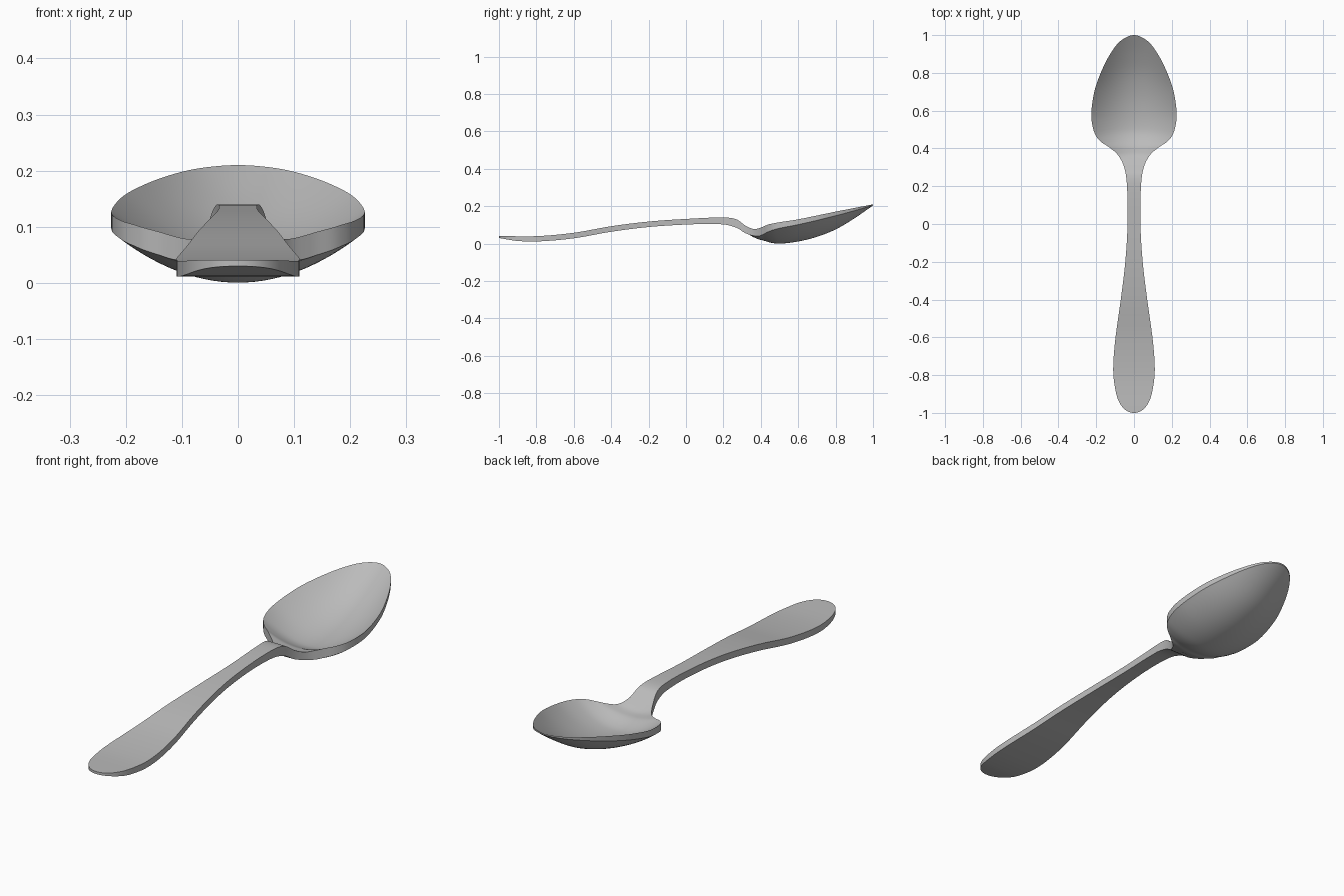
import bpy
import bmesh
import math
from mathutils import Vector

cube = bpy.data.objects.get("Cube")
if cube:
    bpy.data.objects.remove(cube, do_unlink=True)

COLUMNS = 28
STEPS_PER_SPAN = 6

# Half outline seen from above: (half width, y), from handle end to bowl tip
OUTLINE = [(0, -1), (.045, -.985), (.08, -.94), (.1, -.87), (.11, -.77),
           (.1, -.62), (.07, -.4), (.046, -.2), (.034, 0), (.037, .2),
           (.052, .3), (.085, .365), (.13, .405), (.18, .44), (.212, .49),
           (.226, .58), (.21, .7), (.176, .8), (.126, .9), (.07, .97), (0, 1)]

# Side profiles: (y, value)
RIM_HEIGHT = [(-1, .041), (-.8, .04), (-.6, .058), (-.4, .093), (-.2, .118),
              (0, .132), (.2, .14), (.27, .13), (.32, .095), (.37, .078),
              (.45, .105), (.6, .13), (.8, .171), (1, .21)]
THICKNESS = [(-1, .011), (-.9, .025), (-.7, .029), (0, .03), (.2, .037),
             (.27, .045), (.36, .036), (.4, .042), (.5, .032), (.8, .022),
             (1, .006)]
BOWL_DEPTH = [(.34, 0), (.4, .024), (.45, .062), (.5, .082), (.6, .09),
              (.7, .088), (.8, .073), (.9, .041), (1, 0)]


def smooth_outline(points):
    """Catmull-Rom curve through the outline, mirrored past both round ends."""
    pts = [Vector(p) for p in points]
    pts = [Vector((-pts[1].x, pts[1].y))] + pts + [Vector((-pts[-2].x, pts[-2].y))]
    result = []
    for a, b, c, d in zip(pts, pts[1:], pts[2:], pts[3:]):
        for i in range(STEPS_PER_SPAN):
            t = i / STEPS_PER_SPAN
            result.append(b + (c - a) * (t / 2)
                          + (a * 2 - b * 5 + c * 4 - d) * (t * t / 2)
                          + (b * 3 - a - c * 3 + d) * (t ** 3 / 2))
    return result + [pts[-2]]


def profile_value(profile, y):
    """Cubic Hermite lookup that is constant beyond the ends of the profile."""
    if y <= profile[0][0]:
        return profile[0][1]
    if y >= profile[-1][0]:
        return profile[-1][1]

    def slope(i):
        left, right = profile[max(i - 1, 0)], profile[min(i + 1, len(profile) - 1)]
        return (right[1] - left[1]) / (right[0] - left[0])

    i = max(k for k, point in enumerate(profile) if point[0] <= y)
    (start, low), (end, high) = profile[i], profile[i + 1]
    span = end - start
    t = (y - start) / span
    ease = t * t * (3 - 2 * t)
    return (low + (high - low) * ease
            + slope(i) * span * t * (1 - t) ** 2
            - slope(i + 1) * span * t * t * (1 - t))


def build_spoon():
    bm = bmesh.new()
    upper, lower = [], []

    # One cross-section per outline point, dished where the bowl has depth
    for width, y in smooth_outline(OUTLINE):
        rim = profile_value(RIM_HEIGHT, y)
        thickness = profile_value(THICKNESS, y)
        depth = profile_value(BOWL_DEPTH, y)
        top_row, bottom_row = [], []
        for column in range(COLUMNS + 1):
            u = 2 * column / COLUMNS - 1
            z = rim - depth * (1 - u * u)
            top_row.append(bm.verts.new((width * u, y, z)))
            bottom_row.append(bm.verts.new((width * u, y, z - thickness)))
        upper.append(top_row)
        lower.append(bottom_row)

    # Skin the upper and lower surfaces and the wall around the rim
    for row in range(len(upper) - 1):
        top, top_next = upper[row], upper[row + 1]
        low, low_next = lower[row], lower[row + 1]
        for c in range(COLUMNS):
            bm.faces.new((top[c], top[c + 1], top_next[c + 1], top_next[c]))
            bm.faces.new((low[c], low_next[c], low_next[c + 1], low[c + 1]))
        bm.faces.new((top[0], top_next[0], low_next[0], low[0]))
        bm.faces.new((top[-1], low[-1], low_next[-1], top_next[-1]))

    # Close both ends by merging the collapsed rows
    bmesh.ops.remove_doubles(bm, verts=bm.verts, dist=1e-5)
    bmesh.ops.recalc_face_normals(bm, faces=bm.faces)
    mesh = bpy.data.meshes.new("spoon")
    bm.to_mesh(mesh)
    bm.free()
    spoon = bpy.data.objects.new("spoon", mesh)
    bpy.context.collection.objects.link(spoon)
    return spoon


# Plain grey metal
steel = bpy.data.materials.new("steel_grey")
steel.use_nodes = True
colour = (.5, .5, .5, 1)
steel.diffuse_color = colour
steel.node_tree.nodes["Principled BSDF"].inputs["Base Color"].default_value = colour

spoon = build_spoon()
spoon.data.materials.append(steel)
bpy.ops.object.select_all(action='DESELECT')
spoon.select_set(True)
bpy.context.view_layer.objects.active = spoon
bpy.ops.object.shade_smooth_by_angle(angle=math.radians(35))
